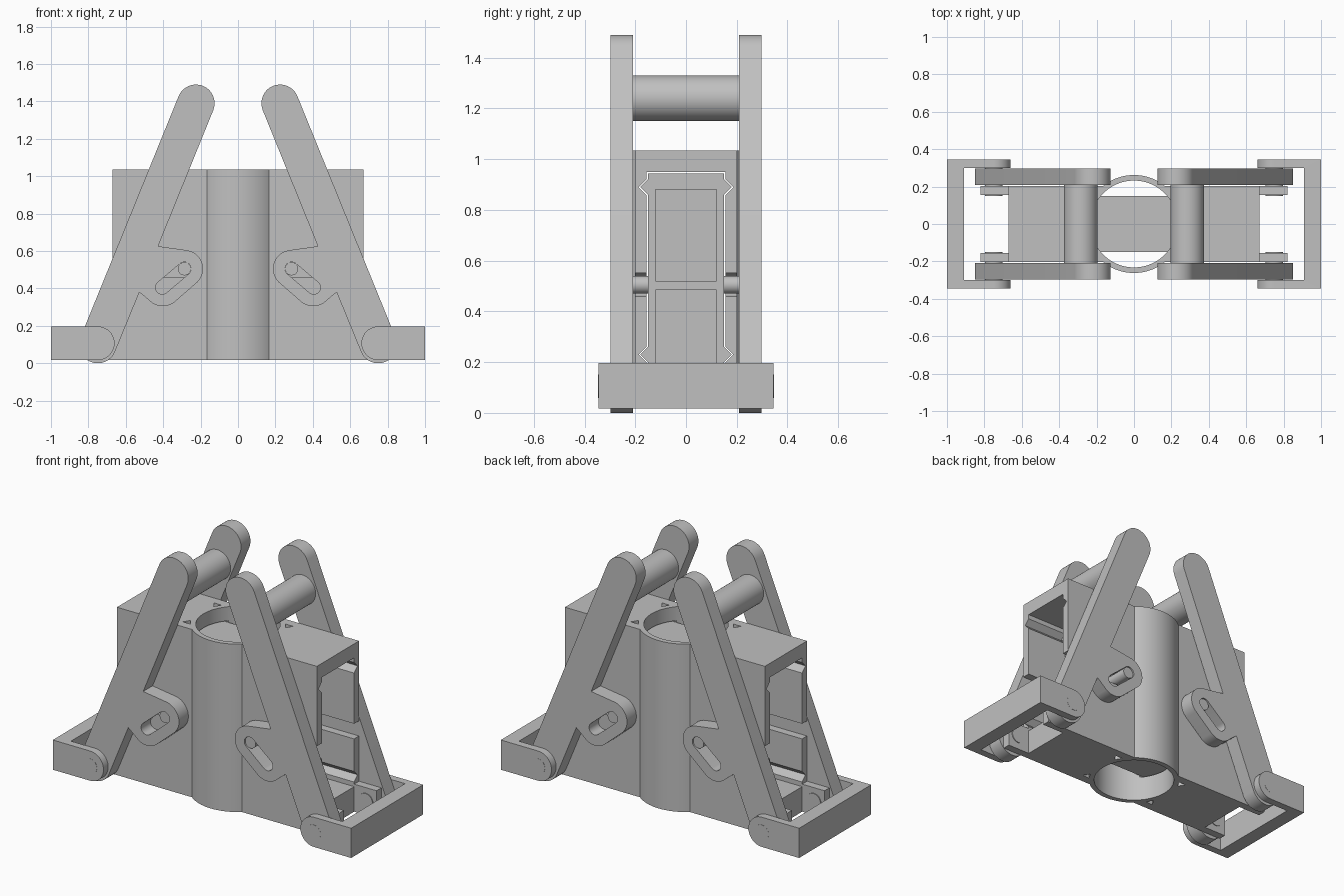
import bpy, bmesh, math

cube = bpy.data.objects.get("Cube")
if cube:
    bpy.data.objects.remove(cube, do_unlink=True)

grey = bpy.data.materials.new("plain_grey")
grey.use_nodes = True
COLOUR = (0.53, 0.53, 0.53, 1)
grey.diffuse_color = COLOUR
grey.node_tree.nodes["Principled BSDF"].inputs["Base Color"].default_value = COLOUR


def arc(cx, cy, r, a0, a1, n=20):
    """Points on an arc, angles in degrees."""
    step = (a1 - a0) / n
    return [(cx + r * math.cos(math.radians(a0 + step * i)),
             cy + r * math.sin(math.radians(a0 + step * i))) for i in range(n + 1)]


def circle(cx, cy, r, n=48):
    return arc(cx, cy, r, 0, 360, n)[:-1]


def rect(x0, x1, y0, y1):
    return [(x0, y0), (x1, y0), (x1, y1), (x0, y1)]


def prism(name, pts, axis, lo, hi, side=1):
    """Extrude an outline along an axis; side -1 mirrors it in x."""
    place = {"x": lambda u, w, t: (side * t, u, w),
             "y": lambda u, w, t: (side * u, t, w),
             "z": lambda u, w, t: (side * u, w, t)}[axis]
    bm = bmesh.new()
    a = [bm.verts.new(place(u, w, lo)) for u, w in pts]
    b = [bm.verts.new(place(u, w, hi)) for u, w in pts]
    bm.faces.new(a)
    bm.faces.new(b)
    for i in range(len(a)):
        j = (i + 1) % len(a)
        bm.faces.new((a[i], a[j], b[j], b[i]))
    bmesh.ops.recalc_face_normals(bm, faces=bm.faces)
    mesh = bpy.data.meshes.new(name)
    bm.to_mesh(mesh)
    bm.free()
    mesh.materials.append(grey)
    ob = bpy.data.objects.new(name, mesh)
    bpy.context.collection.objects.link(ob)
    return ob


def combine(ob, others, operation="DIFFERENCE"):
    """Apply booleans and remove the helper objects."""
    for o in others:
        m = ob.modifiers.new("bool", "BOOLEAN")
        m.operation, m.object, m.solver = operation, o, "EXACT"
    dg = bpy.context.evaluated_depsgraph_get()
    mesh = bpy.data.meshes.new_from_object(ob.evaluated_get(dg))
    ob.modifiers.clear()
    ob.data = mesh
    for o in others:
        bpy.data.objects.remove(o, do_unlink=True)


SIDES = (1, -1)
TOP, BOTTOM, END = 1.035, 0.018, 0.67
WALL, INNER = 0.202, 0.155
PIVOT = (0.75, 0.105)
PIN = (0.287, 0.505)
GROOVES = (0.89, 0.23)

# Housing: box with a round centre barrel and pivot tabs at both ends
body = prism("housing", rect(-END, END, -WALL, WALL), "z", BOTTOM, TOP)
adds = [prism("barrel", circle(0, 0, 0.262, 96), "z", BOTTOM, TOP)]
for s in SIDES:
    for y in SIDES:
        y0, y1 = sorted((y * INNER, y * WALL))
        adds.append(prism("tab", rect(END - 0.05, 0.82, BOTTOM, 0.185), "y", y0, y1, s))
combine(body, adds, "UNION")

# Housing cuts: bore, channel, guide grooves, pin slots, corner notches
cuts = [prism("bore", circle(0, 0, 0.232, 96), "z", -0.1, 1.2),
        prism("channel", rect(-INNER, INNER, 0.17, 0.95), "x", -0.9, 0.9)]
for s in SIDES:
    slot = arc(0.28, PIN[1], 0.046, 90, 270) + [(0.9, PIN[1] - 0.046), (0.9, PIN[1] + 0.046)]
    cuts.append(prism("pin_slot", slot, "y", -0.3, 0.3, s))
    for y in SIDES:
        notch = [(0.215, y * 0.15), (0.265, y * 0.15), (0.24, y * 0.11)]
        cuts.append(prism("notch", notch, "z", -0.1, 1.2, s))
for y in SIDES:
    for z in GROOVES:
        vee = [(y * 0.15, z - 0.037), (y * 0.187, z), (y * 0.15, z + 0.037)]
        cuts.append(prism("groove", vee, "x", -0.9, 0.9))
combine(body, cuts)

THETA = math.degrees(math.atan2(1.29, 0.525))
for s in SIDES:
    tag = "left" if s > 0 else "right"

    # Sliding jaw with guide ridges and a ribbed recess in its outer end
    jaw = prism(tag + "_jaw", rect(-0.149, 0.149, 0.177, 0.943), "x", 0, 0.4, s)
    ridges = [prism("ridge", [(y * 0.14, z - 0.04), (y * 0.18, z), (y * 0.14, z + 0.04)],
                    "x", 0.2, 0.4, s) for y in SIDES for z in GROOVES]
    combine(jaw, ridges, "UNION")
    combine(jaw, [prism("recess", rect(-0.12, 0.12, z0, z1), "x", 0.3, 0.6, s)
                  for z0, z1 in ((0.52, 0.88), (0.1, 0.485))])

    # Slide pin, grip bar and hinge pins
    for y, end in ((1, "back"), (-1, "front")):
        y0, y1 = sorted((y * 0.14, y * 0.29))
        prism(f"{tag}_{end}_slide_pin", circle(*PIN, 0.035), "y", y0, y1, s)
        y0, y1 = sorted((y * 0.15, y * 0.346))
        prism(f"{tag}_{end}_hinge_pin", circle(*PIVOT, 0.046), "y", y0, y1, s)
    prism(tag + "_grip_bar", circle(0.285, 1.24, 0.09, 64), "y", -0.215, 0.215, s)

    # Lever arms: rounded bar with a slotted cam lobe
    outline = (arc(-0.75, 0.1, 0.1, THETA + 90, THETA + 270) + [(-0.527, 0.38)]
               + arc(-0.402, 0.405, 0.1, 235, 310) + arc(-PIN[0], PIN[1], 0.1, 310, 442)
               + [(-0.427, 0.626)] + arc(-0.225, 1.39, 0.1, THETA - 90, THETA + 90))
    cam = arc(-0.405, 0.405, 0.036, 130, 310) + arc(-PIN[0], PIN[1], 0.036, -50, 130)
    for y, end in ((1, "back"), (-1, "front")):
        y0, y1 = sorted((y * 0.208, y * 0.298))
        arm = prism(f"{tag}_{end}_lever_arm", outline, "y", y0, y1, -s)
        combine(arm, [prism("cam_slot", cam, "y", -0.5, 0.5, -s)])

    # U-shaped foot bracket
    shape = arc(PIVOT[0], 0.107, 0.09, 90, 270) + [(1, 0.017), (1, 0.197)]
    bracket = prism(tag + "_foot_bracket", shape, "y", -0.345, 0.345, s)
    combine(bracket, [prism("gap", rect(0.5, 0.91, -0.3, 0.3), "z", -0.1, 0.4, s)])

# Smooth curved faces, keep edges sharp
bpy.ops.object.select_all(action="DESELECT")
for ob in bpy.context.collection.objects:
    if ob.type == "MESH" and grey.name in ob.data.materials:
        ob.select_set(True)
        bpy.context.view_layer.objects.active = ob
bpy.ops.object.shade_smooth_by_angle(angle=math.radians(30))
